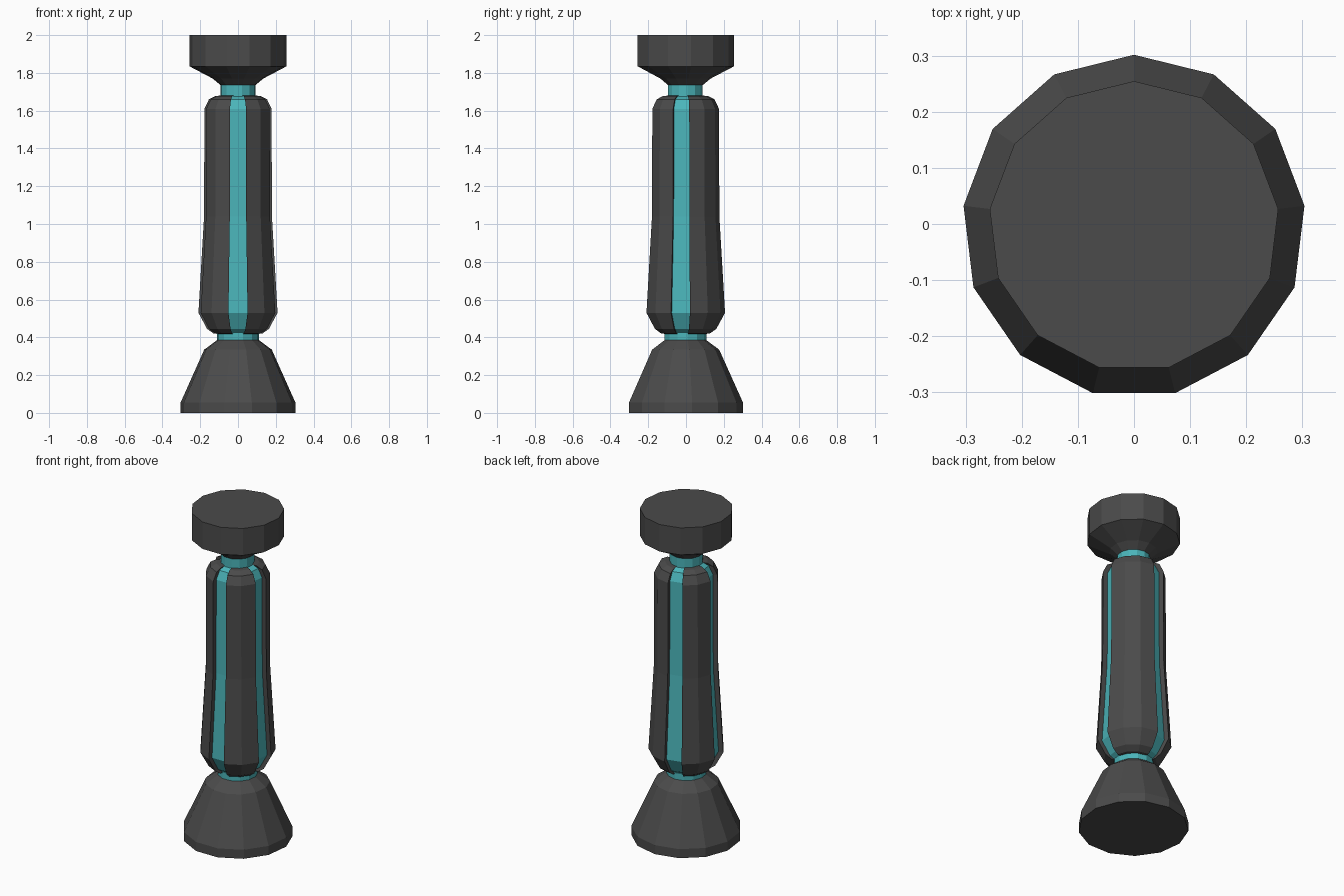
import bpy, bmesh
from math import sin, cos, pi

if "Cube" in bpy.data.objects:
    bpy.data.objects.remove(bpy.data.objects["Cube"])

SIDES = 13
STEP = 2 * pi / SIDES
Y_SHIFT = -0.0044          # centres the odd-sided outline


def material(name, colour):
    m = bpy.data.materials.new(name)
    m.diffuse_color = colour
    m.use_nodes = True
    m.node_tree.nodes["Principled BSDF"].inputs["Base Color"].default_value = m.diffuse_color
    return m


DARK = material("dark_grey", (0.07, 0.07, 0.07, 1))
TEAL = material("teal", (0.07, 0.46, 0.49, 1))


def lathe(name, profile, mats, grooves=(), depth=0.0):
    """Spin (radius, z) points, low to high; groove columns are sunk inwards."""
    bm = bmesh.new()
    # first face is centred on -y
    ang = [-pi / 2 + (i - 0.5) * STEP for i in range(SIDES)]
    cols = [[bm.verts.new((r * cos(a), r * sin(a) + Y_SHIFT, z)) for r, z in profile]
            for a in ang]

    def strip(left, right, mat=0):
        for k in range(len(profile) - 1):
            f = bm.faces.new((left[k], right[k], right[k + 1], left[k + 1]))
            f.material_index = mat

    for i in range(SIDES):
        a, b = cols[i], cols[(i + 1) % SIDES]
        if i in grooves:
            mid = -pi / 2 + i * STEP
            dx, dy = -depth * cos(mid), -depth * sin(mid)
            sunk = [[bm.verts.new((v.co.x + dx, v.co.y + dy, v.co.z)) for v in c]
                    for c in (a, b)]
            strip(a, sunk[0])
            strip(sunk[0], sunk[1], 1)
            strip(sunk[1], b)
        else:
            strip(a, b)
    if not grooves:
        bm.faces.new([c[0] for c in reversed(cols)])
        bm.faces.new([c[-1] for c in cols])
    me = bpy.data.meshes.new(name)
    bm.to_mesh(me)
    bm.free()
    for m in mats:
        me.materials.append(m)
    ob = bpy.data.objects.new(name, me)
    bpy.context.collection.objects.link(ob)
    return ob


# Flared foot
lathe("base", [(0.306, 0), (0.306, 0.055), (0.18, 0.335), (0.112, 0.385)], [DARK])
# Glowing collars
lathe("lower_collar", [(0.112, 0.38), (0.112, 0.425)], [TEAL])
lathe("upper_collar", [(0.093, 1.67), (0.093, 1.74)], [TEAL])
# Handle body with four sunken teal strips
lathe("body", [(0.10, 0.418), (0.13, 0.42), (0.165, 0.445), (0.211, 0.53),
               (0.181, 1.04), (0.179, 1.61), (0.155, 1.66), (0.12, 1.678),
               (0.085, 1.68)],
      [DARK, TEAL], grooves=(0, 3, 7, 10), depth=0.03)
# Top cap
lathe("head", [(0.093, 1.735), (0.135, 1.77), (0.259, 1.835), (0.259, 2.0)], [DARK])
